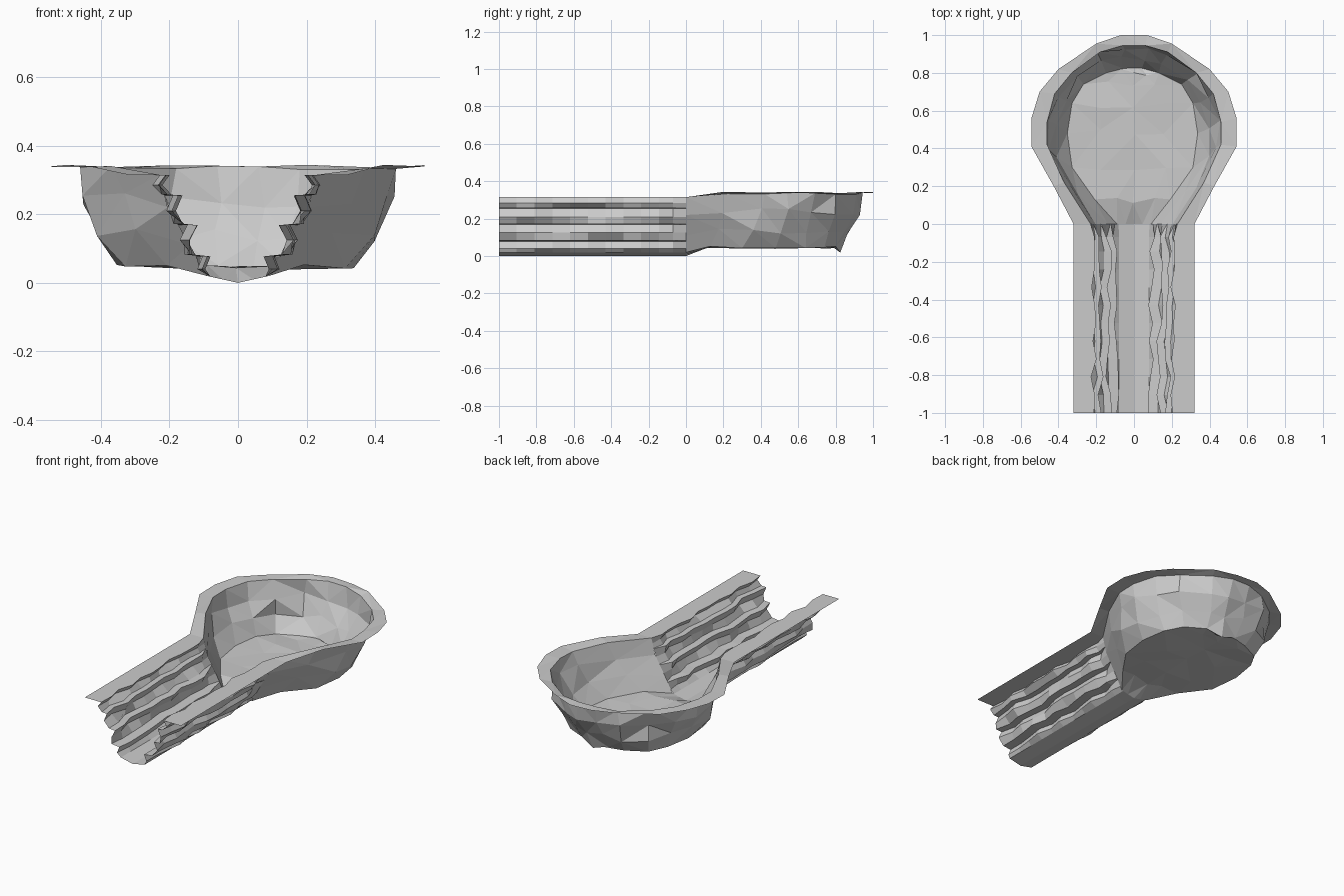
import bpy, bmesh, random

if "Cube" in bpy.data.objects:
    bpy.data.objects.remove(bpy.data.objects["Cube"])

random.seed(7)


def grid_object(name, rows, tri=False):
    """Loft a sheet through rows of equal point count."""
    bm = bmesh.new()
    vs = [[bm.verts.new(p) for p in r] for r in rows]
    for a, b in zip(vs, vs[1:]):
        for i in range(len(a) - 1):
            bm.faces.new((a[i], a[i + 1], b[i + 1], b[i]))
    if tri:
        bmesh.ops.triangulate(bm, faces=bm.faces[:], quad_method='SHORT_EDGE')
    bmesh.ops.recalc_face_normals(bm, faces=bm.faces[:])
    if sum(f.normal.z * f.calc_area() for f in bm.faces) < 0:
        bmesh.ops.reverse_faces(bm, faces=bm.faces[:])
    me = bpy.data.meshes.new(name)
    bm.to_mesh(me)
    bm.free()
    ob = bpy.data.objects.new(name, me)
    bpy.context.collection.objects.link(ob)
    return ob


def j(a):
    return random.uniform(-a, a)


# Smooth wall where channel meets bowl: (x, z)
SEAM = [(.32, .315), (.23, .315), (.205, .22), (.14, .11), (.09, .02), (0, 0)]


def seam_x(z):
    for (x0, z0), (x1, z1) in zip(SEAM[1:], SEAM[2:]):
        if z1 <= z <= z0:
            return x0 + (x1 - x0) * (z0 - z) / (z0 - z1)
    return SEAM[1][0]


# Channel half profile with undercut ledges: (x, z, ledge number)
PROFILE = [(.32, .315, None), (.21, .315, 0), (.232, .285, 0), (.21, .257, 1),
           (.178, .255, 1), (.197, .21, 1), (.175, .172, 2), (.135, .168, 2),
           (.157, .125, 2), (.143, .083, 3), (.09, .077, 3), (.105, .04, 3),
           (.08, .018, None)]
ys = [-1 + .095 * i for i in range(10)] + [-.07, 0]
rows = []
for y in ys:
    blend = 1 if y == 0 else (.35 if y > -.1 else 0)
    halves = []
    for s in (1, -1):
        off = [j(.018) for _ in range(4)]
        half = []
        for i, (x, z, k) in enumerate(PROFILE):
            if k is not None:
                x += off[k]
            if i:
                x += (seam_x(z) - x) * blend
            half.append((s * x, y, z))
        halves.append(half)
    rows.append(halves[0] + [(0, y, 0)] + halves[1][::-1])
grid_object("channel", rows)

# Basin half outlines in plan, from channel to far end
OUTER = [(.32, 0), (.425, .2), (.543, .41), (.543, .56), (.5, .7),
         (.4, .82), (.2, .955), (.07, 1)]
INNER = [(.23, 0), (.37, .22), (.46, .42), (.46, .54), (.42, .69),
         (.33, .8), (.18, .91), (.06, .945)]
FLOOR = [(.09, 0), (.2, .13), (.32, .3), (.345, .48), (.32, .64),
         (.26, .74), (.14, .80), (.05, .825)]
N = len(OUTER)
rings = [[] for _ in range(5)]
for s in (1, -1):
    order = range(N) if s == 1 else reversed(range(N))
    for i in order:
        o, a, f = OUTER[i], INNER[i], FLOOR[i]
        if i == 0:
            for r, (x, z) in zip(rings, SEAM):
                r.append((s * x, 0, z))
            continue
        rz = .335 + j(.006)
        fz = .048 + j(.006) - (.025 if i == N - 1 and s == 1 else 0)
        rings[0].append((s * o[0], o[1], .34 + j(.004)))
        rings[1].append((s * a[0], a[1], rz))
        for ring, t, tp in ((rings[2], .33, .14), (rings[3], .68, .5)):
            x, y = (a[n] + (f[n] - a[n]) * tp for n in (0, 1))
            ring.append((s * (x + j(.022)), y + j(.022),
                         rz + (fz - rz) * t + j(.02)))
        rings[4].append((s * f[0] - .008, f[1], fz))
grid_object("basin", rings, tri=True)

# Basin floor spans between the two sides of the lowest ring
low = rings[4]
rows = []
for i in range(N):
    r, l = low[i], low[2 * N - 1 - i]
    row = []
    for k in range(5):
        t = k / 4
        x, y, z = (r[n] + (l[n] - r[n]) * t for n in range(3))
        if 0 < k < 4:
            if i == 0:
                z = .02 * abs(x) / .09
            elif i < N - 1:
                x, y, z = x + j(.02), y + j(.025), z + j(.008)
        row.append((x, y, z))
    rows.append(row)
grid_object("basin_floor", rows, tri=True)
